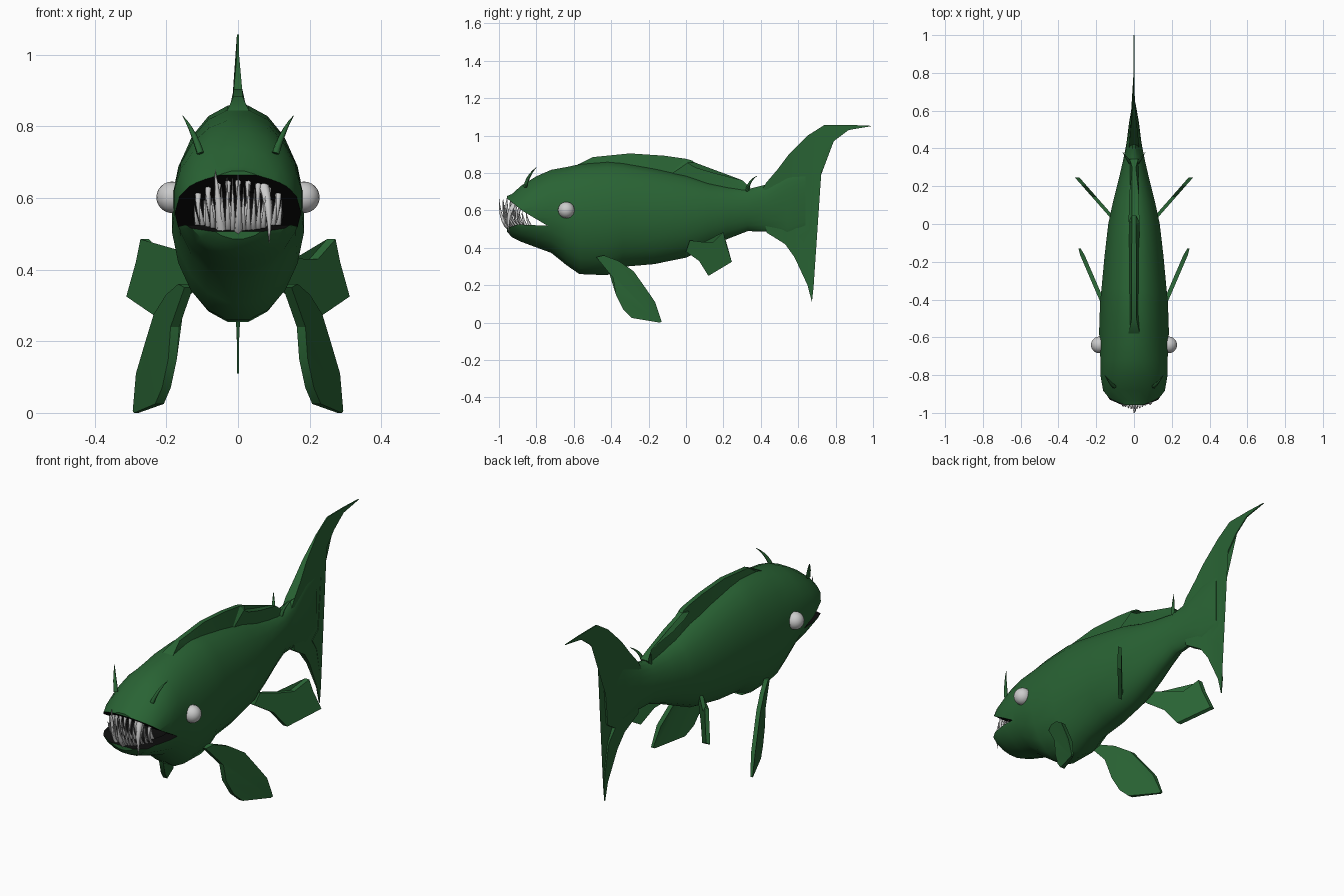
import bpy, bmesh, math, random
from mathutils import Vector

if "Cube" in bpy.data.objects:
    bpy.data.objects.remove(bpy.data.objects["Cube"])

random.seed(4)


def material(name, rgb):
    m = bpy.data.materials.new(name)
    m.diffuse_color = (*rgb, 1)
    m.use_nodes = True
    m.node_tree.nodes["Principled BSDF"].inputs["Base Color"].default_value = m.diffuse_color
    return m


GREEN = material("green skin", (0.022, 0.125, 0.034))
BLACK = material("mouth black", (0.004, 0.004, 0.004))
PALE = material("pale", (0.55, 0.55, 0.53))


def finish(name, bm, mat, angle=35):
    bmesh.ops.recalc_face_normals(bm, faces=bm.faces)
    me = bpy.data.meshes.new(name)
    bm.to_mesh(me)
    bm.free()
    ob = bpy.data.objects.new(name, me)
    bpy.context.collection.objects.link(ob)
    me.materials.append(mat)
    smooth(ob, angle)
    return ob


def smooth(ob, angle):
    bpy.ops.object.select_all(action='DESELECT')
    ob.select_set(True)
    bpy.context.view_layer.objects.active = ob
    bpy.ops.object.shade_smooth_by_angle(angle=math.radians(angle))


def loft(bm, rings):
    loops = [[bm.verts.new(p) for p in r] for r in rings]
    n = len(loops[0])
    for a, b in zip(loops, loops[1:]):
        for i in range(n):
            bm.faces.new((a[i], a[(i + 1) % n], b[(i + 1) % n], b[i]))
    bm.faces.new(loops[0])
    bm.faces.new(loops[-1])


def spike(bm, base, mid, tip, r, sides=6, steps=5):
    """Curved, tapering cone along a quadratic curve."""
    base, mid, tip = Vector(base), Vector(mid), Vector(tip)
    rings = []
    for k in range(steps + 1):
        t = k / steps
        c = base * (1 - t) ** 2 + mid * 2 * t * (1 - t) + tip * t * t
        d = ((mid - base) * (1 - t) + (tip - mid) * t).normalized()
        u = d.cross(Vector((0.3, 1, 0.1))).normalized()
        v = d.cross(u)
        rad = r * (1 - t ** 1.5) + 0.0008
        rings.append([c + (u * math.cos(a) + v * math.sin(a)) * rad
                      for a in (2 * math.pi * i / sides for i in range(sides))])
    loft(bm, rings)


def plate(name, outline, offset, thick, mat=GREEN):
    """Fin from a side (y, z) outline; offset and thick are functions of y, z."""
    bm = bmesh.new()
    lo, hi = ([bm.verts.new((offset(y, z) + s * thick(y, z), y, z)) for y, z in outline]
              for s in (-1, 1))
    n = len(outline)
    caps = [bm.faces.new(lo), bm.faces.new(hi)]
    for i in range(n):
        j = (i + 1) % n
        bm.faces.new((lo[i], lo[j], hi[j], hi[i]))
    bmesh.ops.triangulate(bm, faces=caps)
    return finish(name, bm, mat, 25)


# Body: oval sections (y, bottom, top, half width)
sections = [(-.957, .485, .677, .105), (-.93, .455, .69, .148), (-.88, .43, .735, .166),
            (-.8, .40, .785, .18), (-.72, .37, .82, .18), (-.64, .305, .835, .184),
            (-.57, .256, .85, .187), (-.42, .25, .862, .182), (-.34, .295, .855, .174),
            (-.17, .31, .825, .158), (0, .345, .79, .138), (.12, .40, .75, .112),
            (.22, .445, .73, .086), (.33, .488, .715, .06), (.43, .485, .74, .04),
            (.54, .45, .80, .026), (.64, .50, .80, .008)]
N = 20
bm = bmesh.new()
loft(bm, [[(w * math.cos(a), y, (b + t) / 2 + (t - b) / 2 * math.sin(a))
           for a in (2 * math.pi * (i + .5) / N for i in range(N))]
          for y, b, t, w in sections])
body = finish("body", bm, GREEN)
body.data.materials.append(BLACK)

# Mouth: wedge opening plus rounded inner cavity
wedge = plate("mouth_cutter", [(-1.05, .735), (-.96, .667), (-.87, .595), (-.74, .518),
                               (-.9, .525), (-.96, .505), (-1.05, .49)],
              lambda y, z: 0, lambda y, z: .3, BLACK)
bm = bmesh.new()
bmesh.ops.create_uvsphere(bm, u_segments=20, v_segments=12, radius=1)
for v in bm.verts:
    v.co = Vector((v.co.x * .135, v.co.y * .17 - .76, v.co.z * .085 + .57))
cavity = finish("cavity_cutter", bm, BLACK)
for cutter in (wedge, cavity):
    cutter.hide_render = True
    mod = body.modifiers.new("cut", 'BOOLEAN')
    mod.operation = 'DIFFERENCE'
    mod.solver = 'EXACT'
    mod.material_mode = 'TRANSFER'
    mod.object = cutter
    bpy.context.view_layer.objects.active = body
    bpy.ops.object.modifier_apply(modifier=mod.name)
    bpy.data.objects.remove(cutter)
smooth(body, 35)

# Tail fin
plate("tail_fin", [(.40, .70), (.43, .75), (.49, .82), (.55, .90), (.65, 1.0), (.74, 1.057),
                   (.88, 1.057), (1.0, 1.052), (.87, 1.03), (.79, .97), (.73, .90), (.685, .81),
                   (.67, .65), (.655, .50), (.60, .465), (.645, .40), (.675, .25), (.682, .19),
                   (.673, .11), (.65, .20), (.58, .35), (.53, .42), (.43, .482)],
      lambda y, z: 0,
      lambda y, z: max(.003, .028 - .1 * max(0, y - .45) - .02 * abs(z - .6)))

# Dorsal fin, thicker at its base
plate("dorsal_fin", [(-.62, .80), (-.58, .845), (-.5, .885), (-.3, .905), (-.12, .893), (0, .876),
                     (.035, .866), (.045, .857), (.01, .855), (.05, .83), (.15, .80),
                     (.30, .762), (.345, .722), (.33, .69), (.1, .72), (-.1, .78), (-.4, .82)],
      lambda y, z: 0,
      lambda y, z: (.012 if z > .86 - max(0, y) * .4 else .03) * (1 - .5 * max(0, y + .1)))

for side, s in (("left", 1), ("right", -1)):
    # Pectoral and pelvic fins, slanting outwards
    plate(side + "_pectoral_fin",
          [(-.48, .35), (-.44, .36), (-.36, .33), (-.28, .275), (-.22, .19), (-.165, .11),
           (-.13, .005), (-.14, 0), (-.29, .025), (-.335, .07), (-.375, .15), (-.39, .24)],
          lambda y, z: s * (.172 + .43 * (y + .4)), lambda y, z: .012 if z > .02 else .006)
    plate(side + "_pelvic_fin",
          [(.0, .38), (.02, .44), (.10, .43), (.145, .43), (.20, .485), (.215, .42),
           (.245, .325), (.12, .25), (.07, .33)],
          lambda y, z: s * (.19 + .88 * (y - .12)), lambda y, z: .012)

    # Eye
    bm = bmesh.new()
    bmesh.ops.create_uvsphere(bm, u_segments=20, v_segments=12, radius=.044)
    for v in bm.verts:
        v.co = Vector((v.co.x + s * .184, v.co.y - .64, v.co.z + .602))
    finish(side + "_eye", bm, PALE, 60)

    # Feelers on the snout and in front of the tail
    bm = bmesh.new()
    spike(bm, (s * .105, -.86, .725), (s * .125, -.845, .79), (s * .155, -.80, .83), .010)
    finish(side + "_snout_feeler", bm, GREEN, 60)
    bm = bmesh.new()
    spike(bm, (s * .02, .325, .70), (s * .03, .335, .76), (s * .06, .38, .785), .009)
    finish(side + "_tail_feeler", bm, GREEN, 60)

# Lower and upper teeth following the curve of the jaw
bm = bmesh.new()
for i in range(17):
    x = -.136 + .017 * i
    y = -.93 + 4.2 * x * x
    h = (.15 - 3.6 * x * x) * random.uniform(.7, 1)
    spike(bm, (x * .8, y, .505), (x * .85, y - .05, .53), (x * .9, y - .05, .515 + h), .0085)
for i in range(9):
    x = -.112 + .028 * i
    y = -.875 + 4 * x * x
    spike(bm, (x * .8, y, .505), (x * .8, y - .03, .55), (x * .85, y - .03, .60), .008)
    yu = -.93 + 3.2 * x * x
    zu = .655 - 3.5 * x * x
    spike(bm, (x, yu, zu), (x, yu - .015, zu - .04), (x * .95, yu, zu - .08), .008)
# Long fangs
spike(bm, (-.045, -.93, .50), (-.055, -.97, .58), (-.064, -.955, .68), .015)
spike(bm, (.07, -.91, .64), (.09, -.965, .58), (.087, -.945, .475), .015)
spike(bm, (0, -.945, .505), (.004, -.995, .54), (0, -1.0, .665), .012)
finish("teeth", bm, PALE, 60)
